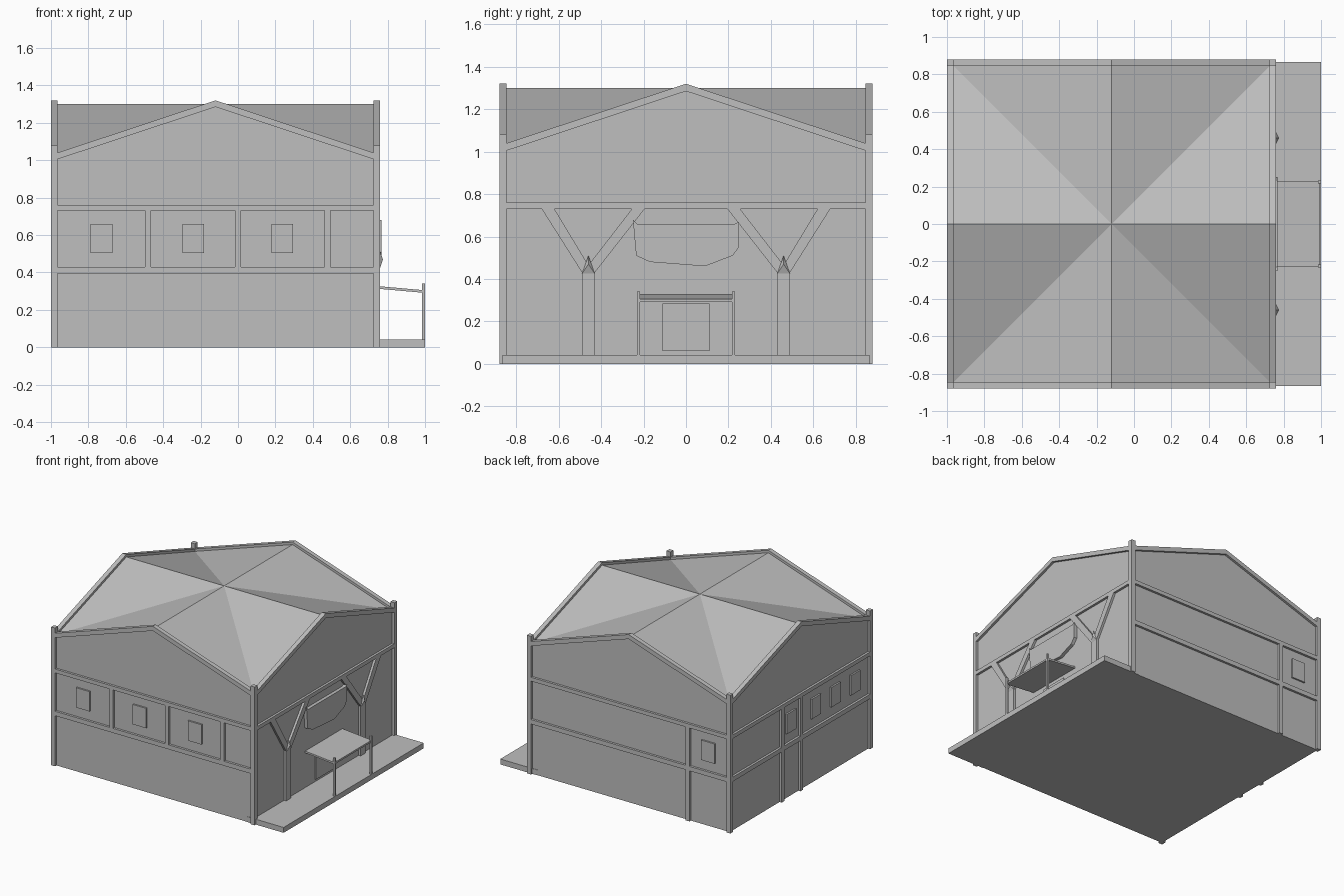
import bpy, bmesh, math
from mathutils import Matrix, Vector

if "Cube" in bpy.data.objects:
    bpy.data.objects.remove(bpy.data.objects["Cube"])

grey = bpy.data.materials.new("plain_grey")
grey.use_nodes = True
grey.diffuse_color = (0.52, 0.52, 0.52, 1)
grey.node_tree.nodes["Principled BSDF"].inputs["Base Color"].default_value = (0.52, 0.52, 0.52, 1)

CENTRE = Matrix.Translation((-0.12, 0, 0))
FRONT, RIGHT, BACK, LEFT = range(4)   # quarter turns around the house
WALL, INNER, OUTER = 0.862, 0.845, 0.88


def finish(name, bm, side=0):
    """Turn a mesh built for the front wall to its own side of the house."""
    bm.transform(CENTRE @ Matrix.Rotation(side * math.pi / 2, 4, "Z"))
    bmesh.ops.recalc_face_normals(bm, faces=bm.faces)
    mesh = bpy.data.meshes.new(name)
    bm.to_mesh(mesh)
    bm.free()
    mesh.materials.append(grey)
    ob = bpy.data.objects.new(name, mesh)
    bpy.context.collection.objects.link(ob)
    return ob


def prism(name, side, outline, near, far):
    """Extrude an outline (along wall, height) outward from near to far."""
    bm = bmesh.new()
    face = bm.faces.new([bm.verts.new((t, -near, z)) for t, z in outline])
    grown = bmesh.ops.extrude_face_region(bm, geom=[face])["geom"]
    bmesh.ops.translate(bm, vec=(0, near - far, 0),
                        verts=[v for v in grown if isinstance(v, bmesh.types.BMVert)])
    return finish(name, bm, side)


def panel(name, side, t0, t1, z0, z1, near, far):
    return prism(name, side, [(t0, z0), (t1, z0), (t1, z1), (t0, z1)], near, far)


# House body with four gables under a crossed roof
bm = bmesh.new()
peak = bm.verts.new((0, 0, 1.30))
foot, eave, ridge = [], [], []
for k in range(4):
    turn = Matrix.Rotation(k * math.pi / 2, 4, "Z")
    foot.append(bm.verts.new(turn @ Vector((-WALL, -WALL, 0))))
    eave.append(bm.verts.new(turn @ Vector((-WALL, -WALL, 1.015))))
    ridge.append(bm.verts.new(turn @ Vector((0, -WALL, 1.30))))
for k in range(4):
    n = (k + 1) % 4
    bm.faces.new([foot[k], foot[n], eave[n], ridge[k], eave[k]])
    bm.faces.new([eave[k], ridge[k], peak])
    bm.faces.new([ridge[k], eave[n], peak])
bm.faces.new(foot[::-1])
finish("house_body", bm)

# Corner pillars, gable trim and upper beam on every side
for side in range(4):
    panel("corner_pillar", side, -OUTER, -INNER, 0, 1.08, INNER, OUTER)
    prism("gable_trim", side, [(-INNER, 1.04), (0, 1.32), (INNER, 1.04),
                               (INNER, 1.005), (0, 1.285), (-INNER, 1.005)], INNER, OUTER)
    panel("upper_beam", side, -INNER, INNER, 0.73, 0.76, INNER, OUTER)
    if side != RIGHT:
        panel("lower_beam", side, -INNER, INNER, 0.395, 0.43, INNER, OUTER)

# Wall posts and windows: side, foot of post, post positions, window positions
for side, base, posts, windows in (
        (FRONT, 0.43, (-0.36, 0.12, 0.598), (-0.61, -0.12, 0.357)),
        (BACK, 0, (0.51,), (0.68,)),
        (LEFT, 0, (-0.23, 0), (-0.115, 0.19, 0.433, 0.675))):
    for t in posts:
        panel("wall_post", side, t - 0.016, t + 0.016, base, 0.73, INNER, OUTER)
    for t in windows:
        panel("window", side, t - 0.058, t + 0.058, 0.505, 0.66, INNER, 0.875)

# Forked supports on the entrance wall
for m in (-1, 1):
    c = m * 0.46
    panel("fork_post", RIGHT, c - 0.03, c + 0.03, 0.04, 0.43, INNER, OUTER)
    for lean, top in ((m, 0.19), (-m, 0.235)):
        prism("fork_brace", RIGHT,
              [(c, 0.425), (c + lean * 0.03, 0.43), (c + lean * (top + 0.03), 0.73),
               (c + lean * (top - 0.03), 0.73), (c, 0.465)], INNER, OUTER)
    # Small pointed joint where the braces meet
    bm = bmesh.new()
    base = [bm.verts.new((c + t, -OUTER, z)) for t, z in ((-0.03, 0.425), (0.03, 0.425), (0, 0.51))]
    tip = bm.verts.new((c, -0.895, 0.47))
    bm.faces.new(base)
    for i in range(3):
        bm.faces.new([base[i], base[(i + 1) % 3], tip])
    finish("fork_joint", bm, RIGHT)

# Plain plaque above the entrance
prism("plaque", RIGHT, [(-0.25, 0.68), (-0.23, 0.66), (0.23, 0.66), (0.25, 0.67), (0.25, 0.55),
                        (0.22, 0.51), (0.09, 0.46), (-0.17, 0.48), (-0.235, 0.51)], INNER, 0.888)

# Door, porch floor, sloping canopy and its two posts
panel("door", RIGHT, -0.11, 0.11, 0.06, 0.285, INNER, 0.87)
panel("porch_floor", RIGHT, -0.865, 0.865, 0, 0.042, 0.8, 1.12)
bm = bmesh.new()
bmesh.ops.create_cube(bm, size=1)
for v in bm.verts:
    out = v.co.y < 0
    v.co = (v.co.x * 0.46, -1.115 if out else -0.855,
            (0.305 if out else 0.328) - (0.014 if v.co.z < 0 else 0))
finish("canopy", bm, RIGHT)
for m in (-1, 1):
    panel("canopy_post", RIGHT, m * 0.224 - 0.008, m * 0.224 + 0.008, 0.03, 0.34, 1.104, 1.12)
